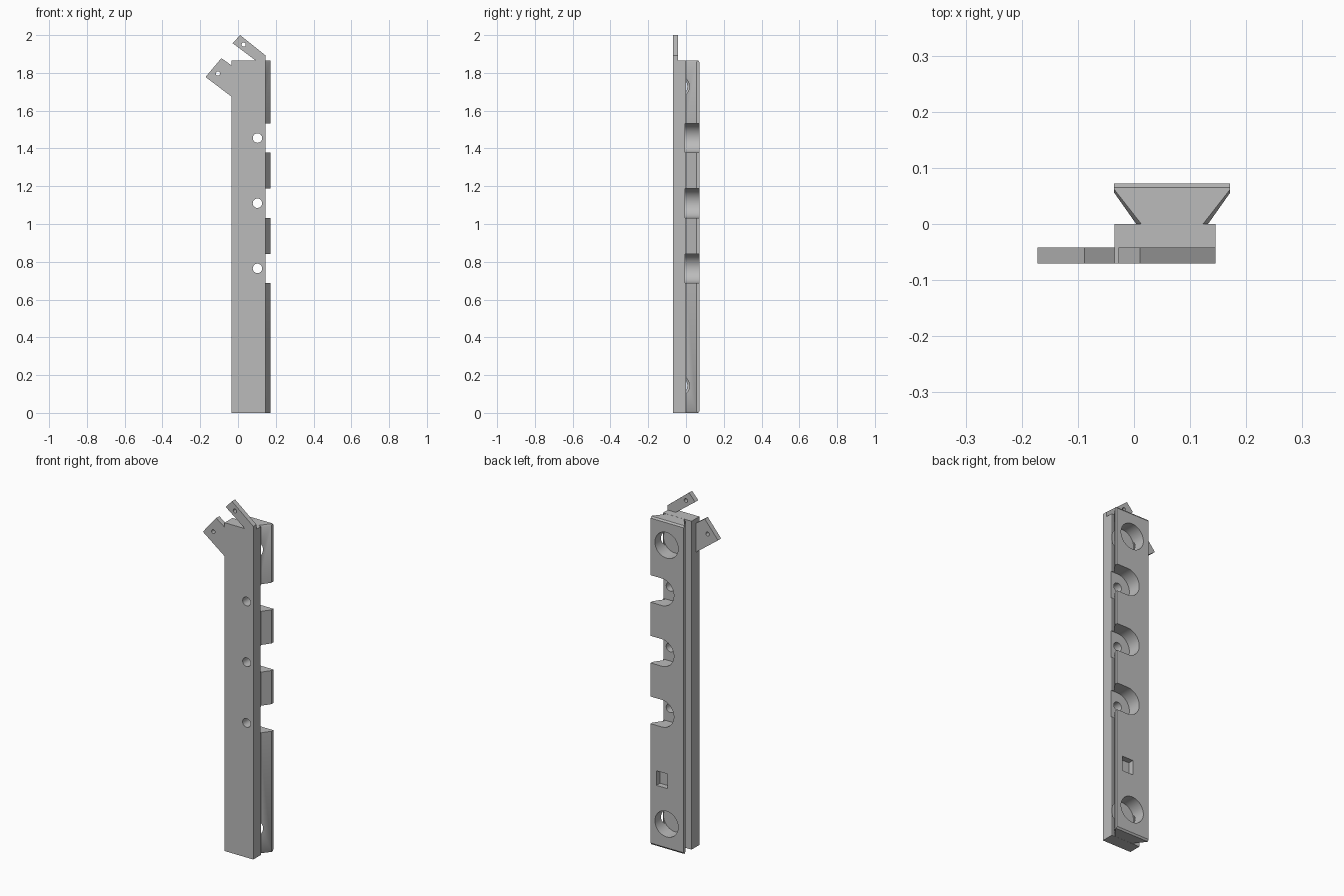
import bpy, bmesh, math
from mathutils import Matrix

scene_cube = bpy.data.objects.get("Cube")
if scene_cube:
    bpy.data.objects.remove(scene_cube, do_unlink=True)

grey = bpy.data.materials.new("plain grey")
grey.use_nodes = True
grey.diffuse_color = (0.5, 0.5, 0.5, 1)
grey.node_tree.nodes["Principled BSDF"].inputs["Base Color"].default_value = (0.5, 0.5, 0.5, 1)

HEIGHT = 1.866
FLOOR = -0.005      # depth reached by the pockets
BACK = 0.072


def loft(name, rings):
    """Solid through matching rings of 3D points, capped at both ends."""
    bm = bmesh.new()
    loops = [[bm.verts.new(p) for p in ring] for ring in rings]
    n = len(loops[0])
    for a, b in zip(loops, loops[1:]):
        for i in range(n):
            j = (i + 1) % n
            bm.faces.new((a[i], a[j], b[j], b[i]))
    bm.faces.new(loops[0])
    bm.faces.new(loops[-1])
    bmesh.ops.recalc_face_normals(bm, faces=bm.faces)
    mesh = bpy.data.meshes.new(name)
    bm.to_mesh(mesh)
    bm.free()
    mesh.materials.append(grey)
    obj = bpy.data.objects.new(name, mesh)
    bpy.context.collection.objects.link(obj)
    return obj


def plate(name, outline, y0, y1):
    """Front outline in (x, z), pushed from y0 to y1."""
    return loft(name, [[(x, y, z) for x, z in outline] for y in (y0, y1)])


def box(name, x0, x1, y0, y1, z0, z1):
    return plate(name, [(x0, z0), (x1, z0), (x1, z1), (x0, z1)], y0, y1)


def arc(x, z, r, start=0, sweep=360, steps=48):
    count = steps if sweep == 360 else steps + 1
    angles = [math.radians(start + sweep * i / steps) for i in range(count)]
    return [(x + r * math.cos(a), z + r * math.sin(a)) for a in angles]


def combine(target, tool, operation):
    mod = target.modifiers.new(operation.lower(), 'BOOLEAN')
    mod.operation = operation
    mod.solver = 'EXACT'
    mod.object = tool
    bpy.context.view_layer.objects.active = target
    bpy.ops.object.modifier_apply(modifier=mod.name)
    bpy.data.objects.remove(tool, do_unlink=True)


def smooth(obj):
    bpy.ops.object.select_all(action='DESELECT')
    obj.select_set(True)
    bpy.context.view_layer.objects.active = obj
    bpy.ops.object.shade_smooth_by_angle(angle=math.radians(30))


# Rectangular bar
bar = box("rail_body", -0.035, 0.145, -0.07, 0, 0, HEIGHT)


# Dovetail rail along the back, with bevelled ends
def section(z, half_base, y_edge, y_back):
    right = [(half_base, -0.012), (half_base, 0), (0.1035, y_edge), (0.1035, y_back)]
    ring = right + [(-x, y) for x, y in reversed(right)]
    return [(0.068 + x, y, z) for x, y in ring]


full, end = (0.064, 0.056, BACK), (0.055, 0.062, 0.065)
dovetail = loft("dovetail", [section(0.0005, *end), section(0.01, *full),
                             section(HEIGHT - 0.01, *full), section(HEIGHT - 0.0005, *end)])
combine(bar, dovetail, 'UNION')

# Side notches, each with a screw hole through to the front
for z in (0.765, 1.11, 1.455):
    r = 0.077
    u_shape = arc(0.103, z, r, 90, 180, 32) + [(0.25, z - r), (0.25, z + r)]
    combine(bar, plate("notch_cutter", u_shape, FLOOR, 0.1), 'DIFFERENCE')
    combine(bar, plate("hole_cutter", arc(0.103, z, 0.025, steps=32), -0.1, 0.02), 'DIFFERENCE')

# Round pockets near both ends of the back
for z in (0.144, 1.728):
    combine(bar, plate("pocket_cutter", arc(0.072, z, 0.073), FLOOR, 0.1), 'DIFFERENCE')

# Small square pocket
combine(bar, box("slot_cutter", 0.067, 0.135, 0.04, 0.1, 0.347, 0.43), 'DIFFERENCE')
smooth(bar)

# Thin mounting tabs at the top, each with a small hole
tabs = {
    "side_tab": ([(-0.172, 1.778), (-0.035, 1.675), (-0.035, 1.84), (-0.088, 1.878)],
                 (-0.106, 1.796)),
    "top_tab": ([(-0.028, 1.957), (0.093, HEIGHT), (0.145, HEIGHT), (0.145, 1.893), (0.011, 2.0)],
                (0.03, 1.95)),
}
for name, (outline, (x, z)) in tabs.items():
    tab = plate(name, outline, -0.07, -0.042)
    combine(tab, plate("tab_hole_cutter", arc(x, z, 0.011, steps=24), -0.1, 0), 'DIFFERENCE')
    smooth(tab)
